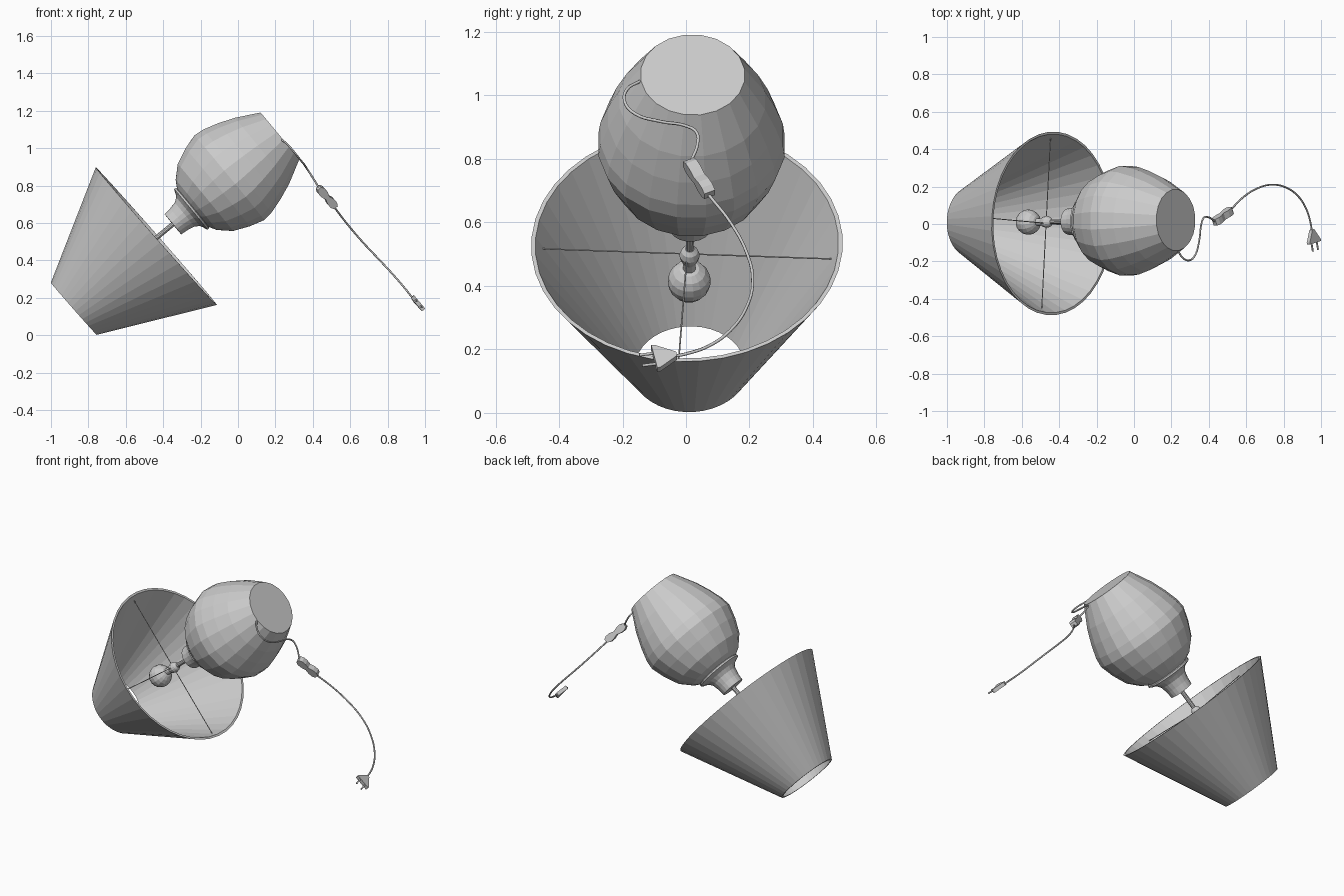
import bpy, bmesh, math
from mathutils import Vector, Matrix

cube = bpy.data.objects.get("Cube")
if cube:
    bpy.data.objects.remove(cube, do_unlink=True)

grey = bpy.data.materials.new("plain_grey")
grey.use_nodes = True
colour = (0.6, 0.6, 0.6, 1)
grey.diffuse_color = colour
grey.node_tree.nodes["Principled BSDF"].inputs["Base Color"].default_value = colour


def finish(name, bm):
    bmesh.ops.recalc_face_normals(bm, faces=bm.faces)
    mesh = bpy.data.meshes.new(name)
    bm.to_mesh(mesh)
    bm.free()
    mesh.materials.append(grey)
    obj = bpy.data.objects.new(name, mesh)
    bpy.context.collection.objects.link(obj)
    return obj


def frame(origin, along, across):
    """Matrix whose z runs along a direction and whose x leans towards another."""
    z = Vector(along).normalized()
    y = z.cross(Vector(across)).normalized()
    x = y.cross(z)
    return Matrix.Translation(origin) @ Matrix((x, y, z)).transposed().to_4x4()


def lathe(name, profile, sides, matrix, closed=False):
    """Turn (radius, distance) points round the local z axis."""
    bm = bmesh.new()
    rings = []
    for r, d in profile:
        angles = [math.tau * (i + 0.5) / sides for i in range(sides)]
        rings.append([bm.verts.new(matrix @ Vector((r * math.cos(a), r * math.sin(a), d)))
                      for a in angles])
    pairs = list(zip(rings, rings[1:]))
    if closed:
        pairs.append((rings[-1], rings[0]))
    else:
        bm.faces.new(rings[0])
        bm.faces.new(rings[-1])
    for a, b in pairs:
        for i in range(sides):
            j = (i + 1) % sides
            bm.faces.new((a[i], a[j], b[j], b[i]))
    return finish(name, bm)


def plate(name, outline, thickness, matrix):
    """Extrude an (x, z) outline evenly both ways along local y."""
    bm = bmesh.new()
    face = bm.faces.new([bm.verts.new((x, -thickness / 2, z)) for x, z in outline])
    new = bmesh.ops.extrude_face_region(bm, geom=[face])["geom"]
    bmesh.ops.translate(bm, vec=(0, thickness, 0),
                        verts=[v for v in new if isinstance(v, bmesh.types.BMVert)])
    bm.transform(matrix)
    return finish(name, bm)


def wire(name, points, radius, kind="POLY"):
    """Round cord or wire through the points, turned into a mesh."""
    curve = bpy.data.curves.new(name, "CURVE")
    curve.dimensions = "3D"
    curve.bevel_depth = radius
    curve.bevel_resolution = 1
    curve.use_fill_caps = True
    curve.resolution_u = 5
    spline = curve.splines.new(kind)
    if kind == "BEZIER":
        spline.bezier_points.add(len(points) - 1)
        for bp, p in zip(spline.bezier_points, points):
            bp.co = p
            bp.handle_left_type = bp.handle_right_type = "AUTO"
    else:
        spline.points.add(len(points) - 1)
        for sp, p in zip(spline.points, points):
            sp.co = (*p, 1)
    temp = bpy.data.objects.new(name + "_curve", curve)
    bpy.context.collection.objects.link(temp)
    bpy.context.view_layer.update()
    mesh = bpy.data.meshes.new_from_object(
        temp.evaluated_get(bpy.context.evaluated_depsgraph_get()))
    bpy.data.objects.remove(temp, do_unlink=True)
    mesh.materials.clear()
    mesh.materials.append(grey)
    obj = bpy.data.objects.new(name, mesh)
    bpy.context.collection.objects.link(obj)


# Lamp base: the axis runs from the foot down to the bulb
foot = Vector((0.2235, 0.021, 1.065))
bulb_centre = Vector((-0.565, 0.01, 0.415))
lamp = frame(foot, bulb_centre - foot, (0, 1, 0))
lathe("lamp_body", [(0.165, 0), (0.232, 0.125), (0.267, 0.214), (0.291, 0.295),
                    (0.297, 0.35), (0.273, 0.431), (0.235, 0.516), (0.175, 0.579),
                    (0.13, 0.605)], 20, lamp)
lathe("neck_collar", [(0.128, 0.598), (0.142, 0.606), (0.142, 0.616), (0.125, 0.624)], 20, lamp)
lathe("neck", [(0.125, 0.622), (0.1, 0.636), (0.084, 0.66), (0.075, 0.70), (0.071, 0.741)],
      20, lamp)
lathe("stem", [(0.013, 0.73), (0.013, 0.88)], 10, lamp)
lathe("bulb_socket", [(0.014, 0.862), (0.026, 0.874), (0.032, 0.893), (0.028, 0.912),
                      (0.02, 0.93), (0.02, 0.97)], 14, lamp)

# Bulb
steps = 9
arc = [math.pi * (i + 0.3) / (steps - 0.4) for i in range(steps)]
lathe("bulb", [(0.068 * math.sin(a), 1.022 - 0.068 * math.cos(a)) for a in arc], 16, lamp)

# Thin-walled conical shade, open at both ends
rim = Vector((-0.437, 0.003, 0.53))
tip = Vector((-0.878, 0.012, 0.142))
shade = frame(rim, tip - rim, (0, 1, 0))
depth = (tip - rim).length
lathe("shade", [(0.491, 0), (0.186, depth), (0.174, depth), (0.478, 0)], 40, shade, closed=True)

# Crossed wires that carry the shade
for name, angle in (("side_spoke", 0.06), ("upright_spoke", 0.06 + math.pi / 2)):
    reach = Vector((math.cos(angle), math.sin(angle), 0)) * 0.458
    reach.z = 0
    hub = Vector((0, 0, 0.044))
    wire(name, [shade @ (hub - reach), shade @ (hub + reach)], 0.0025)

# Power cord in two lengths, either side of the switch
wire("upper_cord", [(0.235, -0.145, 1.045), (0.265, -0.185, 1.02), (0.30, -0.193, 0.98),
                    (0.33, -0.16, 0.942), (0.35, -0.08, 0.918), (0.36, 0.0, 0.904),
                    (0.372, 0.032, 0.885), (0.395, 0.037, 0.85), (0.435, 0.012, 0.785)],
     0.005, "BEZIER")
wire("lower_cord", [(0.515, 0.073, 0.685), (0.58, 0.14, 0.60), (0.665, 0.193, 0.50),
                    (0.74, 0.21, 0.42), (0.815, 0.194, 0.34), (0.885, 0.14, 0.26),
                    (0.925, 0.07, 0.21), (0.945, 0.0, 0.186), (0.951, -0.04, 0.178)],
     0.005, "BEZIER")

# Inline switch with a pinched waist
outward = (0.76, 0, 0.65)
start, end = Vector((0.43, 0.008, 0.79)), Vector((0.519, 0.075, 0.688))
switch = frame((start + end) / 2, end - start, outward)
half = (end - start).length / 2
side = [(0.012, -half), (0.022, -half * 0.75), (0.022, -half * 0.4), (0.013, 0),
        (0.022, half * 0.4), (0.022, half * 0.75), (0.012, half)]
plate("cord_switch", side + [(-x, z) for x, z in reversed(side)], 0.038, switch)

# Flat plug with two pins
plug = frame((0.951, -0.03, 0.18), (0.012, -0.07, -0.009), (0.65, 0, -0.76))
plate("plug", [(-0.008, 0), (0.008, 0), (0.047, 0.062), (0.047, 0.072),
               (-0.047, 0.072), (-0.047, 0.062)], 0.022, plug)
for name, x in (("left_pin", 0.022), ("right_pin", -0.022)):
    wire(name, [plug @ Vector((x, 0, 0.068)), plug @ Vector((x, 0, 0.115))], 0.005)
